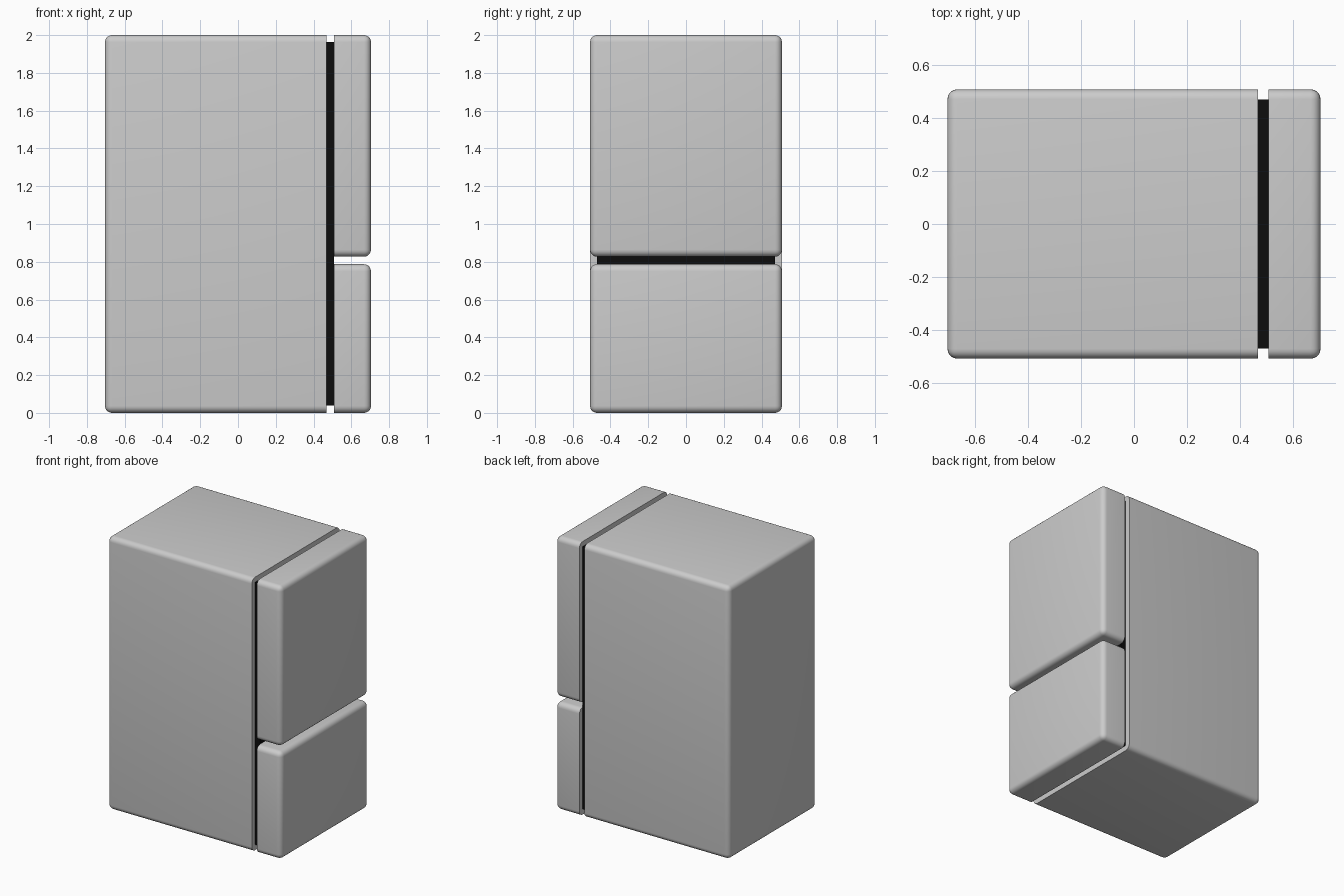
import bpy, bmesh

if "Cube" in bpy.data.objects:
    bpy.data.objects.remove(bpy.data.objects["Cube"])

HALF_Y = 0.508
RADIUS = 0.037


def block(name, x, y, z, flat_x=None, radius=0.0):
    """Box from ranges; edges round except those lying on x = flat_x."""
    bm = bmesh.new()
    bmesh.ops.create_cube(bm, size=1)
    for v in bm.verts:
        v.co = [r[0] if c < 0 else r[1] for c, r in zip(v.co, (x, y, z))]
    if radius:
        edges = [e for e in bm.edges
                 if not all(abs(v.co.x - flat_x) < 1e-5 for v in e.verts)]
        bmesh.ops.bevel(bm, geom=edges, offset=radius, segments=5,
                        profile=0.5, affect='EDGES', clamp_overlap=True)
    bmesh.ops.recalc_face_normals(bm, faces=bm.faces)
    mesh = bpy.data.meshes.new(name)
    bm.to_mesh(mesh)
    bm.free()
    obj = bpy.data.objects.new(name, mesh)
    bpy.context.collection.objects.link(obj)
    bpy.ops.object.select_all(action='DESELECT')
    obj.select_set(True)
    bpy.context.view_layer.objects.active = obj
    bpy.ops.object.shade_smooth_by_angle()
    return obj


depth = (-HALF_Y, HALF_Y)

# Cabinet, flat on the side facing the doors
block("cabinet", (-0.704, 0.468), depth, (0, 2), 0.468, RADIUS)

# Two doors, flat on the side facing the cabinet
for name, z in (("lower_door", (0, 0.787)), ("upper_door", (0.827, 2))):
    block(name, (0.508, 0.704), depth, z, 0.508, RADIUS)

# Inset black seal joining cabinet and doors
seal = block("door_seal", (0.468, 0.508), (-0.47, 0.47), (0.04, 1.963))
black = bpy.data.materials.new("black_rubber")
black.diffuse_color = (0.004, 0.004, 0.004, 1)
black.use_nodes = True
black.node_tree.nodes["Principled BSDF"].inputs["Base Color"].default_value = black.diffuse_color
seal.data.materials.append(black)
